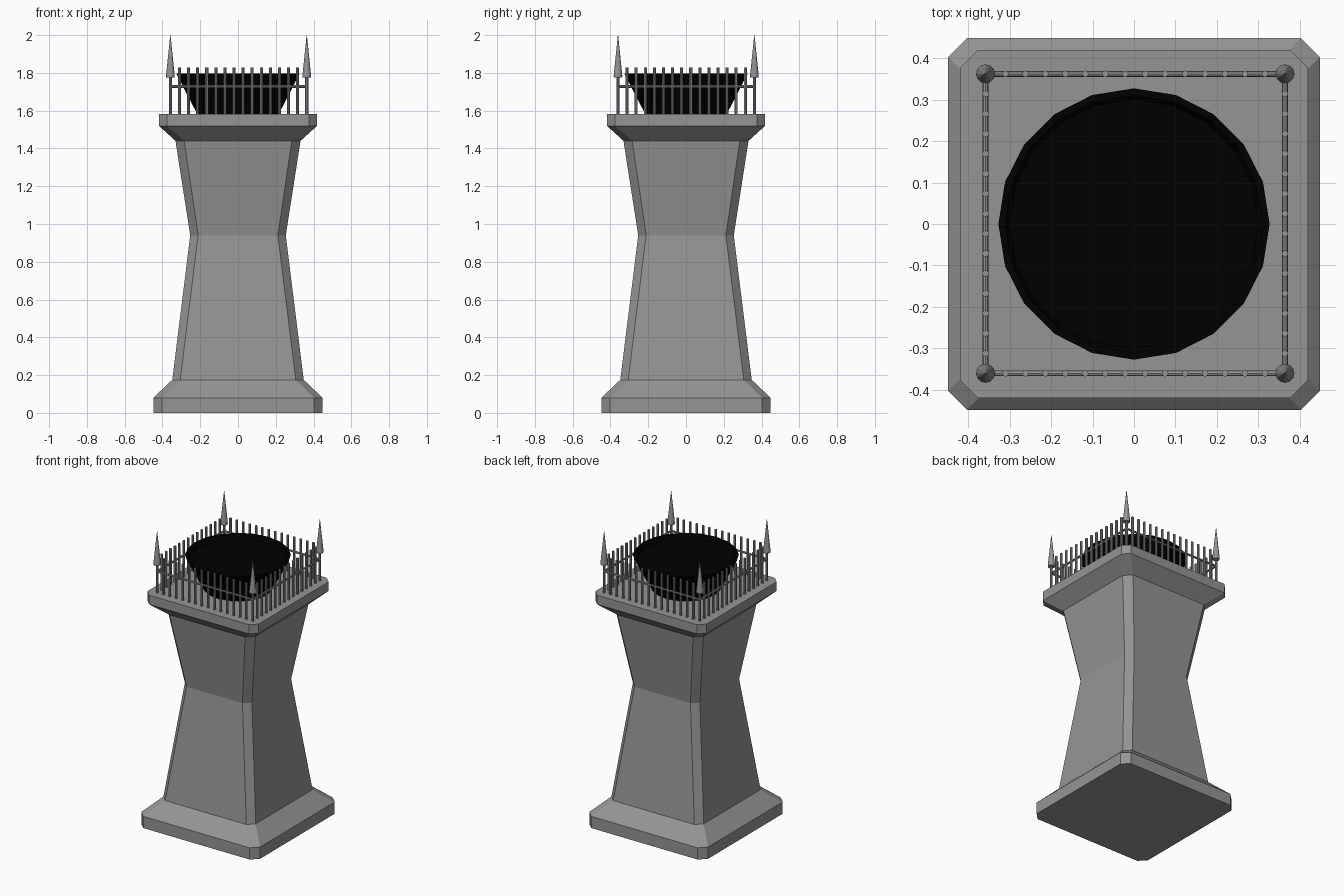
import bpy, bmesh
from math import pi, cos, sin

if "Cube" in bpy.data.objects:
    bpy.data.objects.remove(bpy.data.objects["Cube"])


def material(name, v):
    m = bpy.data.materials.new(name)
    m.diffuse_color = (v, v, v, 1)
    m.use_nodes = True
    m.node_tree.nodes["Principled BSDF"].inputs["Base Color"].default_value = m.diffuse_color
    return m


stone = material("dark_grey", 0.3)
black = material("black", 0.0)


def loft(name, rings, mat=stone):
    """Skin a stack of equal-length point rings into one flat-shaded solid."""
    bm = bmesh.new()
    rows = [[bm.verts.new(p) for p in r] for r in rings]
    n = len(rows[0])
    for a, b in zip(rows, rows[1:]):
        for i in range(n):
            j = (i + 1) % n
            bm.faces.new((a[i], a[j], b[j], b[i]))
    bm.faces.new(rows[0][::-1])
    bm.faces.new(rows[-1])
    bmesh.ops.recalc_face_normals(bm, faces=bm.faces[:])
    me = bpy.data.meshes.new(name)
    bm.to_mesh(me)
    bm.free()
    me.materials.append(mat)
    ob = bpy.data.objects.new(name, me)
    bpy.context.collection.objects.link(ob)
    return ob


def chamfered_square(h, c, z):
    k = h - c
    return [(h, -k, z), (h, k, z), (k, h, z), (-k, h, z),
            (-h, k, z), (-h, -k, z), (-k, -h, z), (k, -h, z)]


def circle(r, z, n, x=0, y=0):
    return [(x + r * cos(2 * pi * i / n + pi / 2),
             y + r * sin(2 * pi * i / n + pi / 2), z) for i in range(n)]


# Stone pedestal: plinth, waisted shaft and flared capital
profile = [(0.448, 0.046, 0.0), (0.448, 0.046, 0.08), (0.348, 0.042, 0.175),
           (0.253, 0.042, 0.94), (0.331, 0.046, 1.44), (0.419, 0.042, 1.52),
           (0.419, 0.042, 1.583)]
loft("pedestal", [chamfered_square(*p) for p in profile])

# Black fire bowl with a shallow recess
loft("fire_bowl", [circle(r, z, 20) for r, z in
     [(0.212, 1.575), (0.327, 1.797), (0.311, 1.797), (0.300, 1.765)]], black)

# Fence around the capital
CX, CY, H, COUNT = 0.003, 0.001, 0.361, 15
spots = set()
for i in range(COUNT + 1):
    t = round(-H + i * 2 * H / COUNT, 4)
    for s in (-H, H):
        spots |= {(t, s), (s, t)}
for x, y in sorted(spots):
    loft("picket", [circle(0.008, z, 8, x + CX, y + CY) for z in (1.575, 1.828)])

# Horizontal rails
for s in (-H, H):
    for along_x in (True, False):
        rail = loft("rail", [circle(0.007, z, 8) for z in (-H, H)])
        rail.rotation_euler = (0, pi / 2, 0) if along_x else (pi / 2, 0, 0)
        rail.location = (CX, s + CY, 1.728) if along_x else (s + CX, CY, 1.728)

# Spear finials on the corners
for x in (-H, H):
    for y in (-H, H):
        loft("corner_finial", [circle(r, z, 12, x + CX, y + CY) for r, z in
             [(0.022, 1.775), (0.023, 1.785), (0.0008, 2.0)]])
